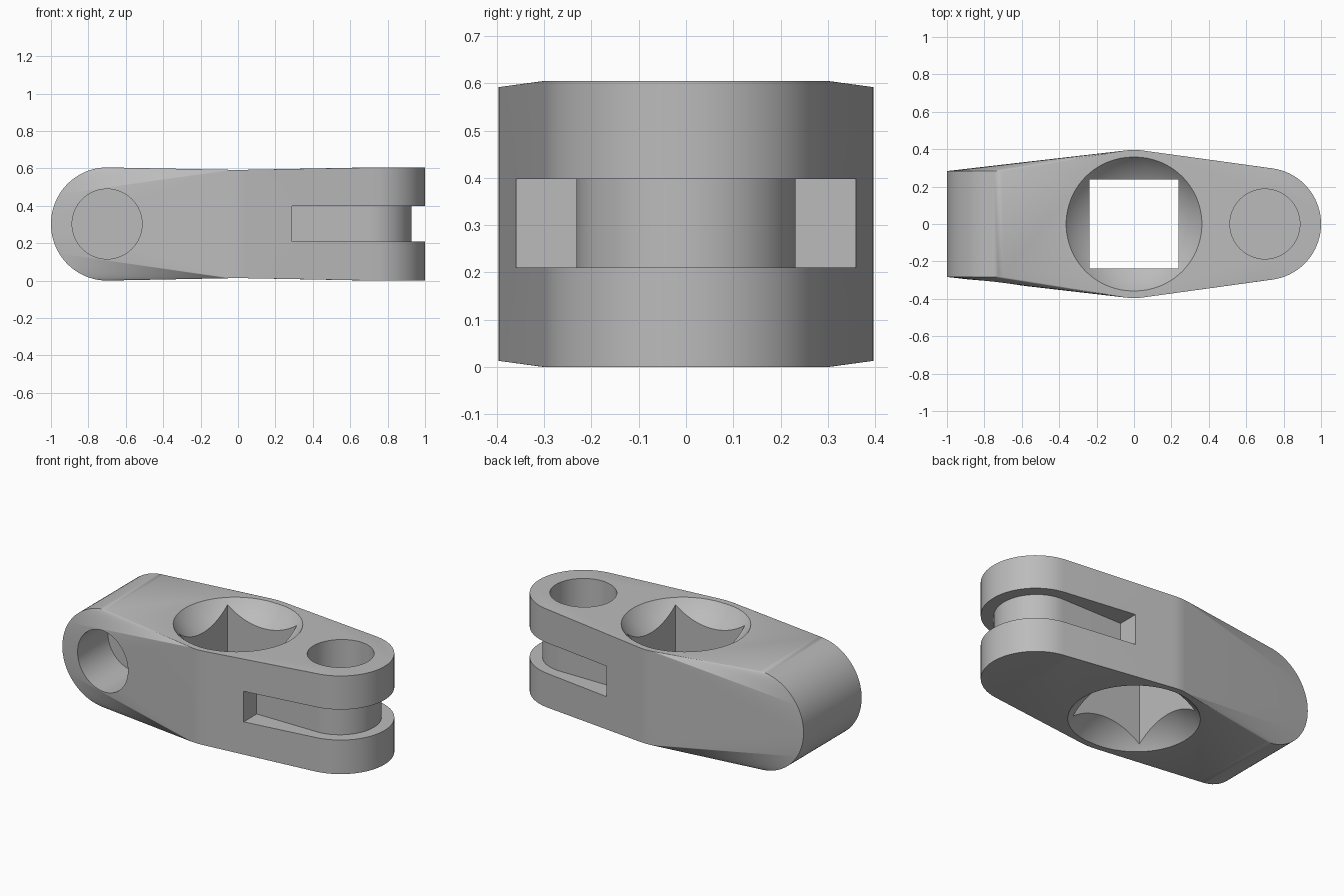
import bpy, bmesh, math
from mathutils import Matrix

cube = bpy.data.objects.get("Cube")
if cube:
    bpy.data.objects.remove(cube, do_unlink=True)

H = 0.605          # full height
MID = H / 2
END_X = 0.7        # centre of each rounded end
SEGS = 40

grey = bpy.data.materials.new("plain_grey")
grey.use_nodes = True
colour = (0.5, 0.5, 0.5, 1)
grey.diffuse_color = colour
grey.node_tree.nodes["Principled BSDF"].inputs["Base Color"].default_value = colour


def to_object(name, bm):
    bmesh.ops.recalc_face_normals(bm, faces=bm.faces)
    mesh = bpy.data.meshes.new(name)
    bm.to_mesh(mesh)
    bm.free()
    obj = bpy.data.objects.new(name, mesh)
    bpy.context.collection.objects.link(obj)
    obj.data.materials.append(grey)
    return obj


def half_circle(radius):
    angles = [math.pi * (i / SEGS - 0.5) for i in range(SEGS + 1)]
    return [(radius * math.cos(a), radius * math.sin(a)) for a in angles]


def waist(side):
    """Softly rounded vertical edges at the widest section."""
    pts = []
    for x, y in ((0, 0.397), (0.03, 0.395), (0.06, 0.391)):
        z = 0.289 + 0.0186 * x
        pts += [(side * x, sy * y, MID + sz * z) for sy in (-1, 1) for sz in (-1, 1)]
    return pts


def add_hull(bm, points):
    verts = [bm.verts.new(p) for p in points]
    bmesh.ops.convex_hull(bm, input=verts)
    bmesh.ops.delete(bm, geom=[v for v in bm.verts if not v.link_faces], context='VERTS')


# Body: one end rounded about y, the other about z, joined at the waist
bm = bmesh.new()
add_hull(bm, waist(-1) + [(-END_X - a * 0.3 / MID, y, MID + b)
                          for a, b in half_circle(MID) for y in (-0.283, 0.283)])
other = bmesh.new()
add_hull(other, waist(1) + [(END_X + a, b, z) for a, b in half_circle(0.3) for z in (0, H)])
temp = bpy.data.meshes.new("temp")
other.to_mesh(temp)
other.free()
bm.from_mesh(temp)
bpy.data.meshes.remove(temp)
inner = [f for f in bm.faces if all(abs(v.co.x) < 1e-4 for v in f.verts)]
bmesh.ops.delete(bm, geom=inner, context='FACES')
bmesh.ops.remove_doubles(bm, verts=bm.verts, dist=1e-4)
bmesh.ops.dissolve_limit(bm, angle_limit=0.001, verts=bm.verts, edges=bm.edges)
body = to_object("link_body", bm)


def cylinder(name, radius, depth, matrix):
    bm = bmesh.new()
    bmesh.ops.create_cone(bm, cap_ends=True, segments=64, radius1=radius,
                          radius2=radius, depth=depth, matrix=matrix)
    return to_object(name, bm)


cutters = []

# Blind pin holes, one from the top and one from the front
cutters.append(cylinder("top_hole", 0.187, 0.6, Matrix.Translation((END_X, 0, MID + 0.3))))
cutters.append(cylinder("front_hole", 0.187, 0.6,
                        Matrix.Translation((-END_X, -0.3, MID)) @ Matrix.Rotation(math.pi / 2, 4, 'X')))

# Square opening through the middle
bm = bmesh.new()
bmesh.ops.create_cube(bm, size=1, matrix=Matrix.Translation((0, 0, MID)) @ Matrix.Diagonal((0.474, 0.474, 1, 1)))
cutters.append(to_object("square_opening", bm))

# Shallow round dishes above and below the opening
for name, side in (("upper_dish", 1), ("lower_dish", -1)):
    bm = bmesh.new()
    bmesh.ops.create_uvsphere(bm, u_segments=96, v_segments=64, radius=0.45,
                              matrix=Matrix.Translation((0, 0, MID + side * 0.562)))
    cutters.append(to_object(name, bm))

# Groove around the upright end, leaving a narrower core
outline = [(0.29, 0.5), (1.2, 0.5), (1.2, -0.5), (0.29, -0.5), (0.29, -0.232)]
outline += [(END_X + a * 0.98, b) for a, b in half_circle(0.232)] + [(0.29, 0.232)]
bm = bmesh.new()
face = bm.faces.new([bm.verts.new((x, y, 0.21)) for x, y in outline])
new = bmesh.ops.extrude_face_region(bm, geom=[face])["geom"]
bmesh.ops.translate(bm, vec=(0, 0, 0.188), verts=[g for g in new if isinstance(g, bmesh.types.BMVert)])
cutters.append(to_object("groove", bm))

# Cut everything out of the body
bpy.ops.object.select_all(action='DESELECT')
bpy.context.view_layer.objects.active = body
body.select_set(True)
for cutter in cutters:
    mod = body.modifiers.new(cutter.name, 'BOOLEAN')
    mod.operation = 'DIFFERENCE'
    mod.solver = 'EXACT'
    mod.object = cutter
    bpy.ops.object.modifier_apply(modifier=mod.name)
    bpy.data.objects.remove(cutter, do_unlink=True)

bpy.ops.object.shade_smooth_by_angle(angle=math.radians(30))
